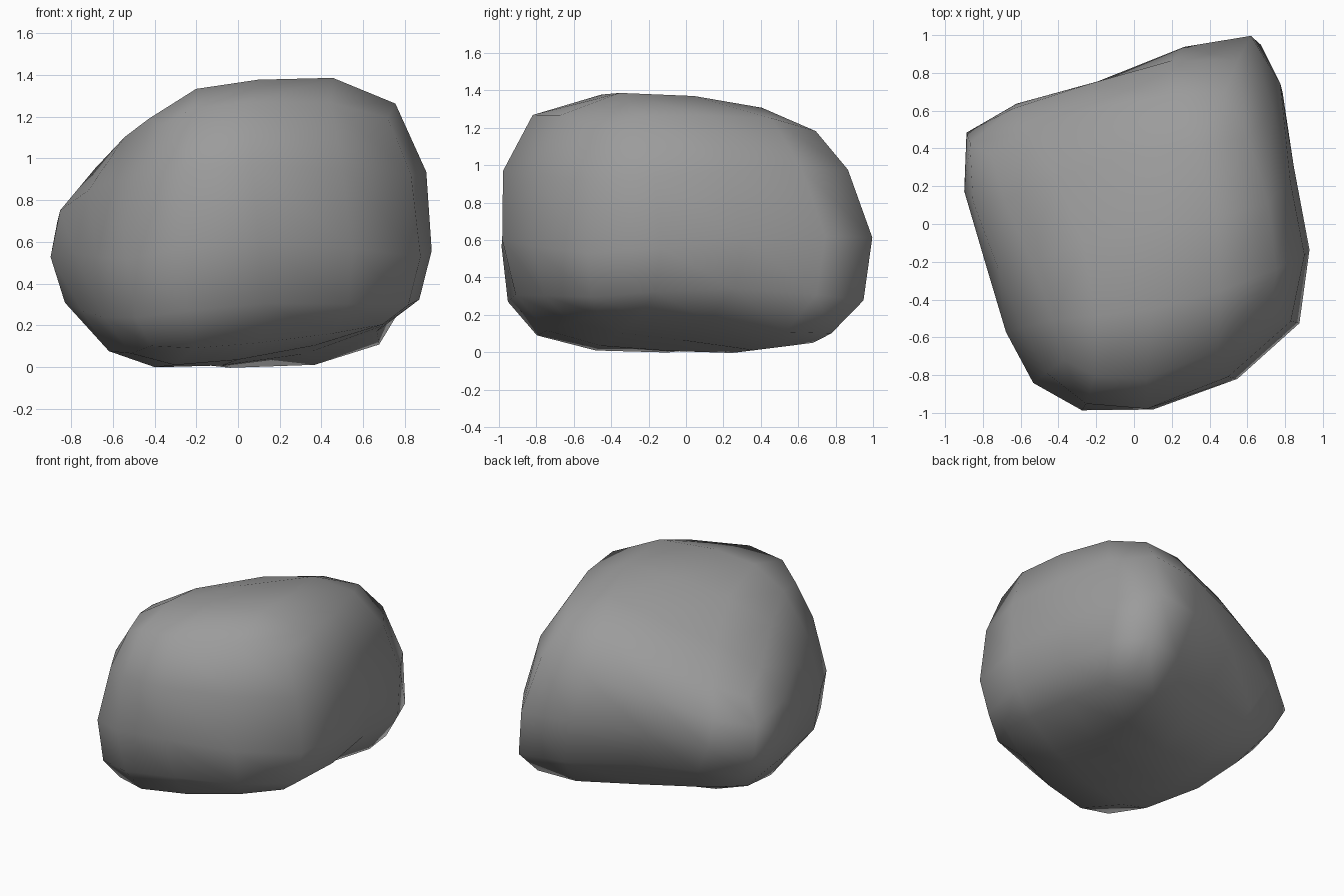
import bpy
import bmesh
from mathutils import Vector

# Remove the default cube only
default_cube = bpy.data.objects.get("Cube")
if default_cube:
    bpy.data.objects.remove(default_cube, do_unlink=True)

# Landmarks of the boulder surface: each layer runs right to left, front to back
bottom_layer = [
    (-.41, -.76, .11), (.1, -.74, .11), (.69, -.47, .21),
    (-.62, -.08, .07), (-.08, -.1, .01), (.67, .12, .17),
    (-.64, .42, .2), (0, .52, .07), (.64, .78, .1),
]
middle_layer = [
    (-.54, -.84, .51), (.1, -.98, .61), (.88, -.53, .52),
    (-.78, -.22, .55), None, (.84, .31, .61),
    (-.89, .49, .51), (-.19, .75, .6), (.62, 1, .61),
]
top_layer = [
    (-.36, -.71, 1.17), (.06, -.83, 1.26), (.72, -.48, 1.21),
    (-.55, -.2, 1.1), (.08, 0, 1.34), (.71, .1, 1.26),
    (-.75, .36, .84), (-.2, .62, 1.05), (.48, .69, 1.19),
]
layers = [bottom_layer, middle_layer, top_layer]


def landmark(co):
    """Surface landmark that belongs to a grid point of the unit cage."""
    column, row, layer = (round(c) + 1 for c in co)
    return Vector(layers[layer][row * 3 + column])


def build_cage(name):
    """A cube cut once along each axis, moved to the landmarks."""
    bm = bmesh.new()
    bmesh.ops.create_cube(bm, size=2)
    bmesh.ops.subdivide_edges(bm, edges=bm.edges[:], cuts=1, use_grid_fill=True)
    for vert in bm.verts:
        vert.co = landmark(vert.co)
    bmesh.ops.recalc_face_normals(bm, faces=bm.faces[:])
    mesh = bpy.data.meshes.new(name)
    bm.to_mesh(mesh)
    bm.free()
    obj = bpy.data.objects.new(name, mesh)
    bpy.context.collection.objects.link(obj)
    return obj


def fit_cage(obj, steps):
    """Swell the cage until the rounded surface reaches the landmarks."""
    goals = [v.co.copy() for v in obj.data.vertices]
    for _ in range(steps):
        depsgraph = bpy.context.evaluated_depsgraph_get()
        rounded = obj.evaluated_get(depsgraph).data
        errors = [goal - rounded.vertices[i].co for i, goal in enumerate(goals)]
        for vert, error in zip(obj.data.vertices, errors):
            vert.co += error
        obj.data.update()
        obj.update_tag()
        bpy.context.view_layer.update()


# Boulder: one softly rounded stone
boulder = build_cage("boulder")
rounding = boulder.modifiers.new("rounding", "SUBSURF")
rounding.levels = 1
rounding.render_levels = 1
fit_cage(boulder, steps=8)
for polygon in boulder.data.polygons:
    polygon.use_smooth = True

# Stone grey
stone = bpy.data.materials.new("stone_grey")
stone.use_nodes = True
grey = (.33, .33, .33, 1)
stone.diffuse_color = grey
shader = stone.node_tree.nodes["Principled BSDF"]
shader.inputs["Base Color"].default_value = grey
shader.inputs["Roughness"].default_value = .9
boulder.data.materials.append(stone)
